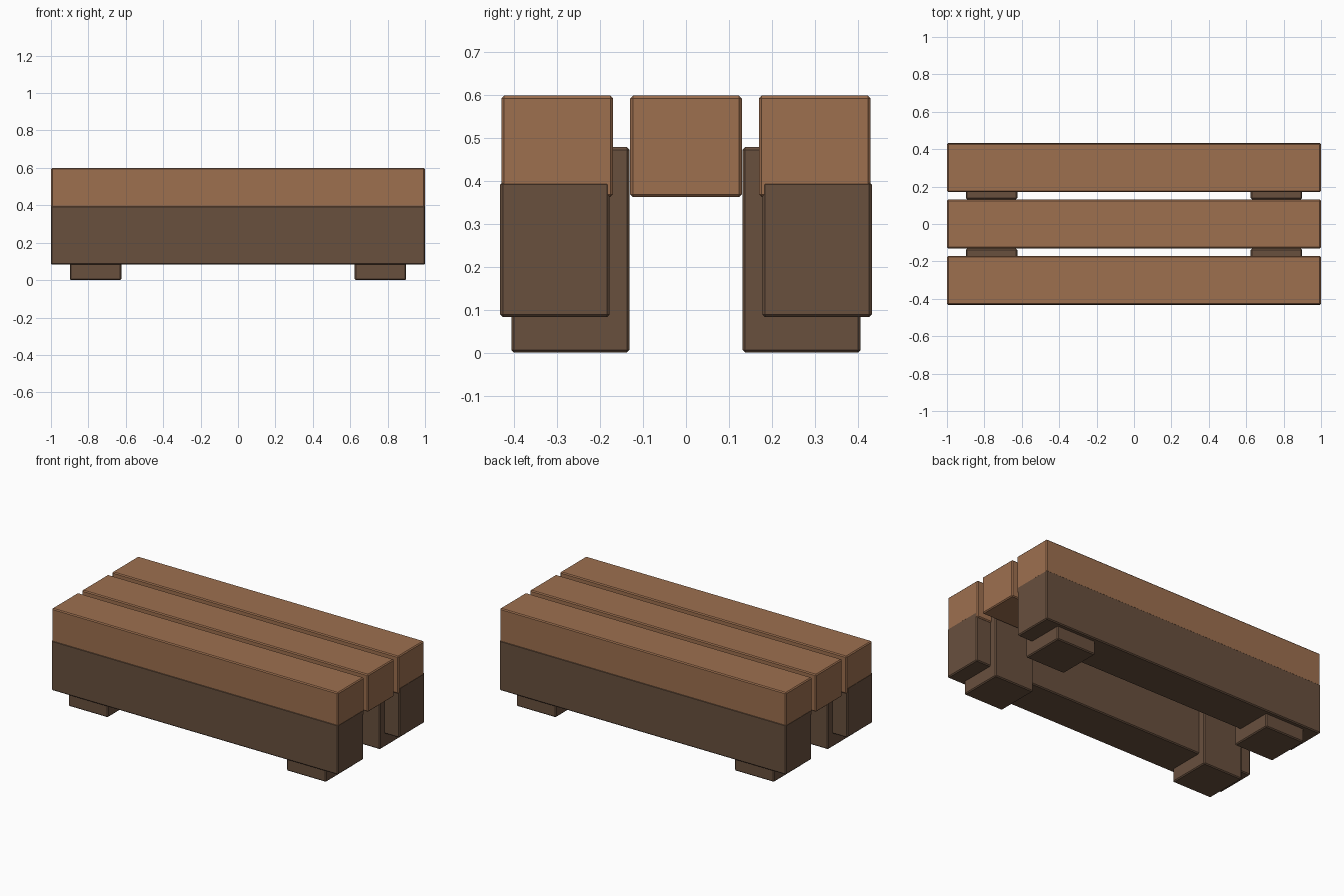
import bpy, bmesh
from mathutils import Vector

if "Cube" in bpy.data.objects:
    bpy.data.objects.remove(bpy.data.objects["Cube"])


def material(name, color):
    m = bpy.data.materials.new(name)
    m.diffuse_color = color
    m.use_nodes = True
    m.node_tree.nodes["Principled BSDF"].inputs["Base Color"].default_value = m.diffuse_color
    return m


light_wood = material("light_wood", (0.34, 0.16, 0.078, 1))
dark_wood = material("dark_wood", (0.14, 0.08, 0.048, 1))


def beam(name, lo, hi, mat, bevel=0.006):
    """Box between two corners with a narrow flat chamfer."""
    lo, hi = Vector(lo), Vector(hi)
    size = hi - lo
    bm = bmesh.new()
    bmesh.ops.create_cube(bm, size=1)
    bmesh.ops.scale(bm, vec=size, verts=bm.verts)
    bmesh.ops.bevel(bm, geom=bm.edges[:], offset=bevel, segments=1,
                    affect='EDGES', profile=0.5)
    mesh = bpy.data.meshes.new(name)
    bm.to_mesh(mesh)
    bm.free()
    mesh.materials.append(mat)
    ob = bpy.data.objects.new(name, mesh)
    ob.location = (lo + hi) / 2
    bpy.context.collection.objects.link(ob)
    return ob


# Three top planks
for name, y in (("front", -0.3005), ("middle", 0), ("back", 0.3005)):
    beam(name + "_plank", (-0.999, y - 0.13, 0.363), (0.999, y + 0.13, 0.599), light_wood)

# Side rails, a hair proud of the planks, and the four legs behind them
for side, s in (("front", -1), ("back", 1)):
    y0, y1 = sorted((s * 0.178, s * 0.433))
    beam(side + "_rail", (-1, y0, 0.083), (1, y1, 0.398), dark_wood)
    y0, y1 = sorted((s * 0.132, s * 0.407))
    for end, e in (("left", -1), ("right", 1)):
        x0, x1 = sorted((e * 0.624, e * 0.899))
        beam(f"{side}_{end}_leg", (x0, y0, 0), (x1, y1, 0.479), dark_wood)
